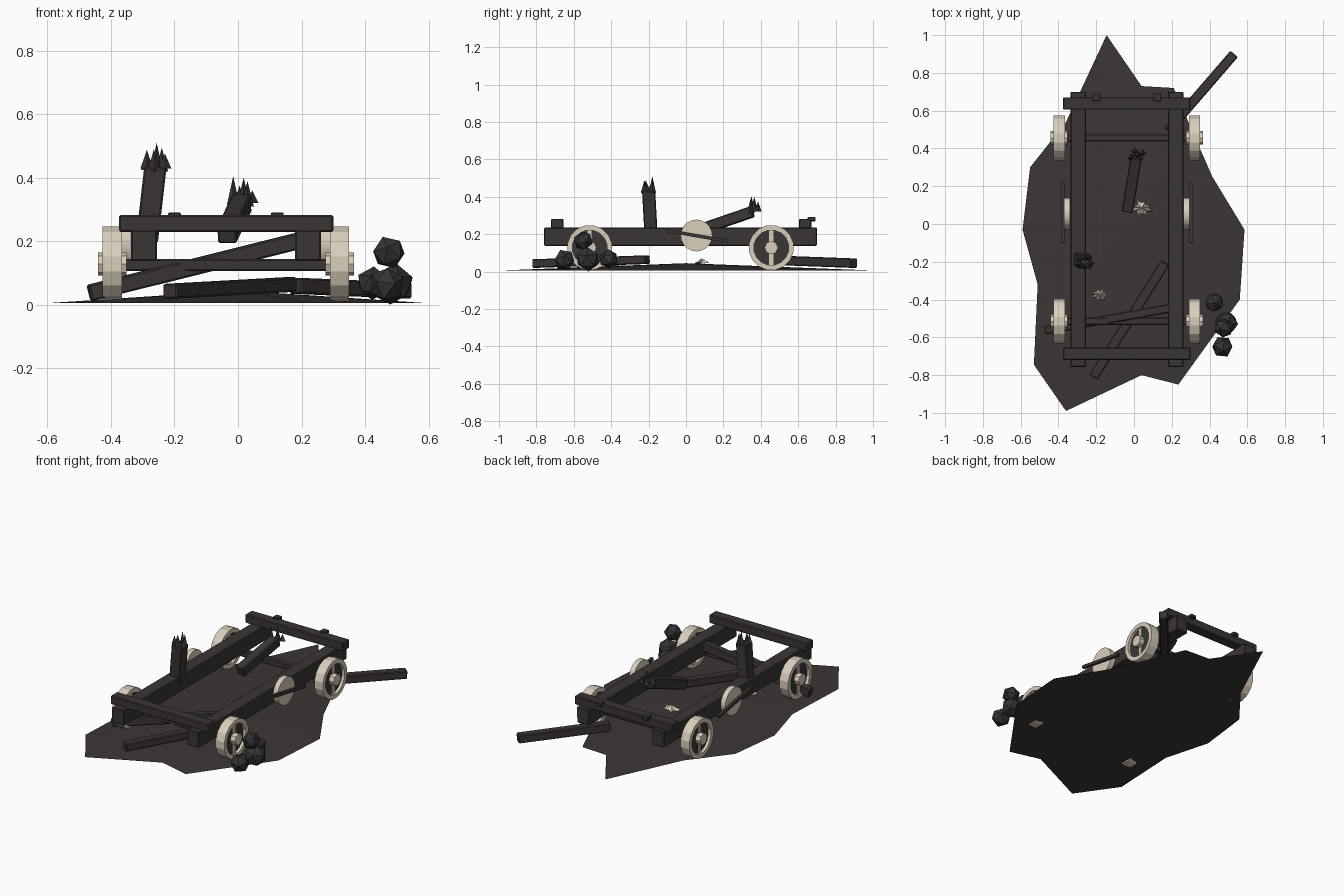
import bpy, bmesh, math, random
from mathutils import Vector, Matrix

if "Cube" in bpy.data.objects:
    bpy.data.objects.remove(bpy.data.objects["Cube"])

random.seed(4)


def material(name, rgb):
    m = bpy.data.materials.new(name)
    m.diffuse_color = (*rgb, 1)
    m.use_nodes = True
    m.node_tree.nodes["Principled BSDF"].inputs["Base Color"].default_value = m.diffuse_color
    return m


WOOD = material("charred wood", (0.044, 0.036, 0.035))
EARTH = material("scorched earth", (0.046, 0.037, 0.036))
STONE = material("dark stone", (0.036, 0.032, 0.032))
PANEL = material("wheel panel", (0.042, 0.038, 0.037))
BONE = material("pale wood", (0.70, 0.62, 0.50))


def finish(bm, name, mat, smooth=None):
    bmesh.ops.recalc_face_normals(bm, faces=bm.faces)
    me = bpy.data.meshes.new(name)
    bm.to_mesh(me)
    bm.free()
    ob = bpy.data.objects.new(name, me)
    bpy.context.collection.objects.link(ob)
    me.materials.append(mat)
    if smooth:
        bpy.ops.object.select_all(action='DESELECT')
        ob.select_set(True)
        bpy.context.view_layer.objects.active = ob
        bpy.ops.object.shade_smooth_by_angle(angle=math.radians(smooth))
    return ob


def beam(name, a, b, w, h, mat=WOOD, bevel=0.005):
    """Box running from a to b, w wide and h high."""
    a, b = Vector(a), Vector(b)
    d = (b - a).normalized()
    ref = Vector((0, 0, 1)) if abs(d.z) < 0.9 else Vector((0, 1, 0))
    side = d.cross(ref).normalized()
    rot = Matrix((side, d, side.cross(d))).transposed().to_4x4()
    bm = bmesh.new()
    bmesh.ops.create_cube(bm, size=1, matrix=Matrix.Translation((a + b) / 2) @ rot
                          @ Matrix.Diagonal((w, (b - a).length, h, 1)))
    if bevel:
        bmesh.ops.bevel(bm, geom=bm.edges[:], offset=bevel, segments=1, affect='EDGES')
    return finish(bm, name, mat)


def drum(name, x0, x1, y, z, r, sides, mat, smooth=None):
    """Cylinder along x."""
    bm = bmesh.new()
    m = Matrix.Translation(((x0 + x1) / 2, y, z)) @ Matrix.Rotation(math.pi / 2, 4, 'Y')
    bmesh.ops.create_cone(bm, cap_ends=True, segments=sides, radius1=r, radius2=r,
                          depth=abs(x1 - x0), matrix=m)
    return finish(bm, name, mat, smooth)


def ring(name, x0, x1, y, z, r_out, r_in, sides, mat):
    """Wheel rim along x, as a lathed rectangle."""
    bm = bmesh.new()
    loops = []
    for i in range(sides):
        t = 2 * math.pi * (i + 0.5) / sides
        loops.append([bm.verts.new((x, y + r * math.cos(t), z + r * math.sin(t)))
                      for x, r in ((x0, r_out), (x1, r_out), (x1, r_in), (x0, r_in))])
    for i in range(sides):
        p, q = loops[i], loops[(i + 1) % sides]
        for k in range(4):
            bm.faces.new((p[k], p[(k + 1) % 4], q[(k + 1) % 4], q[k]))
    return finish(bm, name, mat)


def splinters(name, spots):
    """Upright four-sided spikes: x, y, base z, tip z."""
    bm = bmesh.new()
    for x, y, z0, z1 in spots:
        m = Matrix.Translation((x, y, (z0 + z1) / 2))
        bmesh.ops.create_cone(bm, cap_ends=True, segments=4, radius1=0.02, radius2=0,
                              depth=z1 - z0, matrix=m)
    return finish(bm, name, WOOD)


# Scorched ground patch: shallow mound with ragged outline
outline = [(-0.145, 1.0), (0.04, 0.73), (0.21, 0.72), (0.34, 0.42), (0.415, 0.25),
           (0.585, -0.03), (0.56, -0.40), (0.235, -0.85), (0.04, -0.80), (-0.36, -0.99),
           (-0.53, -0.745), (-0.51, -0.32), (-0.59, -0.03), (-0.55, 0.30),
           (-0.36, 0.54), (-0.29, 0.69)]
bm = bmesh.new()
peak = bm.verts.new((0, 0, 0.045))
edge = [bm.verts.new((x, y, 0.006)) for x, y in outline]
for i, v in enumerate(edge):
    bm.faces.new((peak, edge[i - 1], v))
ground = finish(bm, "ground_patch", EARTH, 60)
if ground.data.polygons[0].normal.z < 0:
    ground.data.flip_normals()

# Frame: side rails, cross beams and axles
MID = -0.038
for s in (-1, 1):
    x = MID + s * 0.258
    beam("side_rail", (x, -0.758, 0.187), (x, 0.70, 0.187), 0.082, 0.098)
for y in (-0.688, 0.638):
    beam("cross_beam", (-0.375, y, 0.256), (0.30, y, 0.256), 0.066, 0.053)
for x in (-0.20, 0.124):
    beam("peg", (x, 0.65, 0.28), (x, 0.692, 0.28), 0.04, 0.022, bevel=0.003)

# Wheels with rim, panel, upright spoke and hub
for y in (-0.515, 0.456):
    beam("axle", (-0.38, y, 0.126), (0.31, y, 0.126), 0.038, 0.038)
    for s in (-1, 1):
        x, z = MID + s * 0.358, 0.128
        ring("wheel_rim", x - 0.03, x + 0.03, y, z, 0.121, 0.094, 16, BONE)
        drum("wheel_panel", x - 0.012, x + 0.012, y, z, 0.098, 16, PANEL)
        beam("wheel_spoke", (x, y, z - 0.1), (x, y, z + 0.1), 0.04, 0.022, BONE, 0)
        drum("wheel_hub", x - 0.045, x + 0.045, y, z, 0.036, 8, BONE)

# Winding discs with handles outside each rail
for s in (-1, 1):
    drum("winding_disc", MID + s * 0.30, MID + s * 0.332, 0.056, 0.193, 0.085, 20, BONE, 30)
    x = MID + s * 0.34
    beam("winding_handle", (x, -0.10, 0.219), (x, 0.222, 0.163), 0.018, 0.018, bevel=0)

# Snapped post and throwing arm
beam("snapped_post", (-0.287, -0.187, 0.20), (-0.26, -0.20, 0.435), 0.07, 0.07)
splinters("post_splinters", [(-0.287, -0.215, 0.43, 0.488), (-0.256, -0.18, 0.42, 0.51),
                             (-0.23, -0.21, 0.43, 0.476), (-0.265, -0.222, 0.42, 0.49),
                             (-0.24, -0.18, 0.42, 0.495), (-0.285, -0.185, 0.425, 0.48)])
beam("snapped_arm", (-0.035, 0.07, 0.222), (0.012, 0.355, 0.32), 0.06, 0.06)
splinters("arm_splinters", [(-0.015, 0.35, 0.315, 0.405), (0.018, 0.365, 0.32, 0.40),
                            (0.045, 0.375, 0.32, 0.36), (0.005, 0.385, 0.32, 0.375),
                            (0.03, 0.345, 0.31, 0.39)])

# Fallen timbers
beam("leaning_timber", (-0.468, -0.562, 0.037), (0.225, -0.44, 0.21), 0.046, 0.052)
beam("fallen_timber_front", (-0.215, -0.81, 0.043), (0.165, -0.205, 0.064), 0.052, 0.046)
beam("fallen_timber_back", (0.18, 0.495, 0.06), (0.53, 0.90, 0.045), 0.052, 0.05)

# Pile of stone shot
for x, y, z, r in ((0.425, -0.415, 0.068, 0.053), (0.488, -0.525, 0.066, 0.066),
                   (0.468, -0.65, 0.062, 0.058), (0.475, -0.55, 0.165, 0.053)):
    bm = bmesh.new()
    m = Matrix.Translation((x, y, z)) @ Matrix.Rotation(random.uniform(0, 3), 4, 'Z') \
        @ Matrix.Rotation(random.uniform(0, 1), 4, 'X')
    bmesh.ops.create_icosphere(bm, subdivisions=1, radius=r, matrix=m)
    finish(bm, "shot_stone", STONE)

# Pale splinter heaps: jagged low stars
for cx, cy, z, r in ((0.04, 0.085, 0.04, 0.055), (-0.18, -0.375, 0.026, 0.046)):
    bm = bmesh.new()
    tip = bm.verts.new((cx, cy, z + 0.03))
    pts = []
    for i in range(16):
        t = 2 * math.pi * i / 16
        q = r * (random.uniform(0.9, 1.15) if i % 2 else random.uniform(0.5, 0.7))
        pts.append(bm.verts.new((cx + q * math.cos(t), cy + 0.75 * q * math.sin(t),
                                 z + random.uniform(0.002, 0.012))))
    for i, v in enumerate(pts):
        bm.faces.new((tip, pts[i - 1], v))
    bm.faces.new(pts)
    finish(bm, "splinter_heap", BONE)
